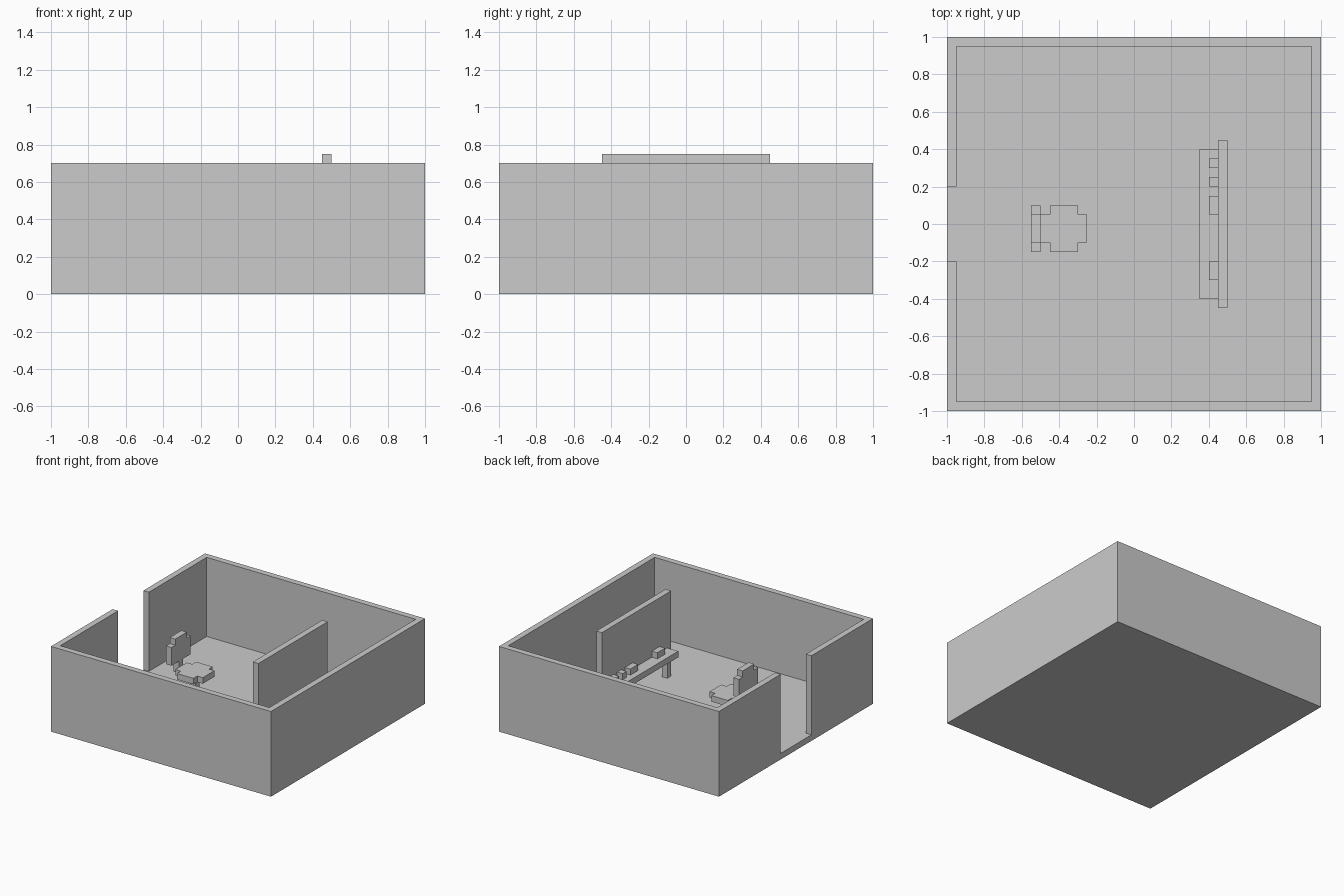
import bpy
import bmesh
from mathutils import Vector

U = 0.05  # grid unit that every part snaps to

cube = bpy.data.objects.get("Cube")
if cube:
    bpy.data.objects.remove(cube, do_unlink=True)


def prism(name, outline, to_world, depth):
    """Extrude a flat outline, in grid units, along the depth vector."""
    bm = bmesh.new()
    face = bm.faces.new([bm.verts.new(Vector(to_world(a, b)) * U) for a, b in outline])
    extruded = bmesh.ops.extrude_face_region(bm, geom=[face])["geom"]
    top = [v for v in extruded if isinstance(v, bmesh.types.BMVert)]
    bmesh.ops.translate(bm, verts=top, vec=Vector(depth) * U)
    bmesh.ops.recalc_face_normals(bm, faces=bm.faces)
    mesh = bpy.data.meshes.new(name)
    bm.to_mesh(mesh)
    bm.free()
    obj = bpy.data.objects.new(name, mesh)
    bpy.context.collection.objects.link(obj)
    return obj


def slab(name, outline, z0, z1):
    return prism(name, outline, lambda x, y: (x, y, z0), (0, 0, z1 - z0))


def box(name, x, y, z):
    outline = [(x[0], y[0]), (x[1], y[0]), (x[1], y[1]), (x[0], y[1])]
    return slab(name, outline, *z)


def notched(a0, a1, b0, b1):
    """Rectangle with a one-unit square cut from each corner."""
    return [(a0 + 1, b0), (a1 - 1, b0), (a1 - 1, b0 + 1), (a1, b0 + 1),
            (a1, b1 - 1), (a1 - 1, b1 - 1), (a1 - 1, b1), (a0 + 1, b1),
            (a0 + 1, b1 - 1), (a0, b1 - 1), (a0, b0 + 1), (a0 + 1, b0 + 1)]


# Room: floor and one continuous wall with a full-height doorway
box("floor", (-20, 20), (-20, 20), (0, 1))
half_wall = [(-20, 4), (-20, 20), (20, 20)]
half_inner = [(19, 19), (-19, 19), (-19, 4)]
mirrored = lambda pts: [(x, -y) for x, y in reversed(pts)]
slab("walls", half_wall + mirrored(half_wall) + mirrored(half_inner) + half_inner, 1, 14)

# Desk with a tall panel standing on two legs behind it
box("desk_top", (7, 9), (-8, 8), (5, 6))
box("desk_panel", (9, 10), (-9, 9), (5, 15))
for side, y in (("right", -9), ("left", 8)):
    box(f"desk_leg_{side}", (9, 10), (y, y + 1), (1, 5))

# Small blocks lying on the desk
for i, (y0, y1) in enumerate([(-6, -4), (1, 3), (4, 5), (6, 7)], 1):
    box(f"desk_item_{i}", (8, 9), (y0, y1), (6, 7))

# Chair
slab("chair_seat", notched(-10, -5, -3, 2), 5, 6)
box("chair_pedestal", (-8, -7), (-1, 0), (1, 5))
box("chair_back_post", (-11, -10), (-1, 0), (5, 7))
backrest = [(-3, 7), (2, 7), (2, 10), (1, 10), (1, 11), (-2, 11), (-2, 10), (-3, 10)]
prism("chair_backrest", backrest, lambda y, z: (-11, y, z), (1, 0, 0))
